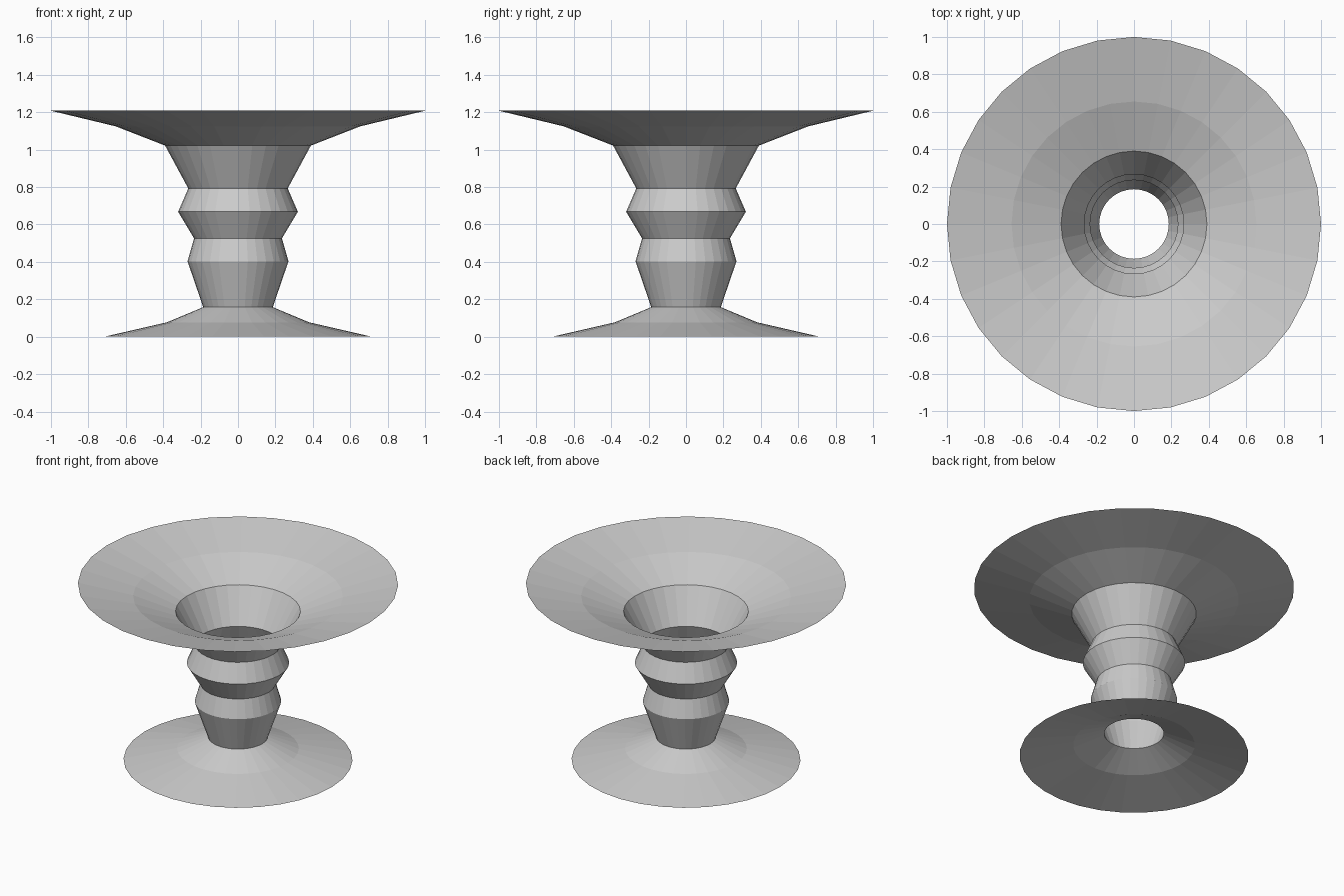
import bpy, bmesh, math

if "Cube" in bpy.data.objects:
    bpy.data.objects.remove(bpy.data.objects["Cube"])

SIDES = 32
# Radius and height, from the foot rim up to the bowl rim
PROFILE = [(0.715, 0.0), (0.38, 0.077), (0.186, 0.158), (0.27, 0.403),
           (0.235, 0.526), (0.32, 0.668), (0.266, 0.793), (0.39, 1.022),
           (0.655, 1.125), (1.0, 1.208)]


def lathe(name, profile):
    """Revolve an open profile around z into a single-walled, faceted shell."""
    bm = bmesh.new()
    rings = [[bm.verts.new((r * math.cos(2 * math.pi * i / SIDES),
                            r * math.sin(2 * math.pi * i / SIDES), z))
              for i in range(SIDES)] for r, z in profile]
    for low, high in zip(rings, rings[1:]):
        for i in range(SIDES):
            j = (i + 1) % SIDES
            bm.faces.new((low[i], low[j], high[j], high[i]))
    mesh = bpy.data.meshes.new(name)
    bm.to_mesh(mesh)
    bm.free()
    obj = bpy.data.objects.new(name, mesh)
    bpy.context.collection.objects.link(obj)
    return obj


# Flared foot, ribbed stem and wide dish share their joining rings
lathe("foot", PROFILE[:3])
lathe("stem", PROFILE[2:8])
lathe("dish", PROFILE[7:])
